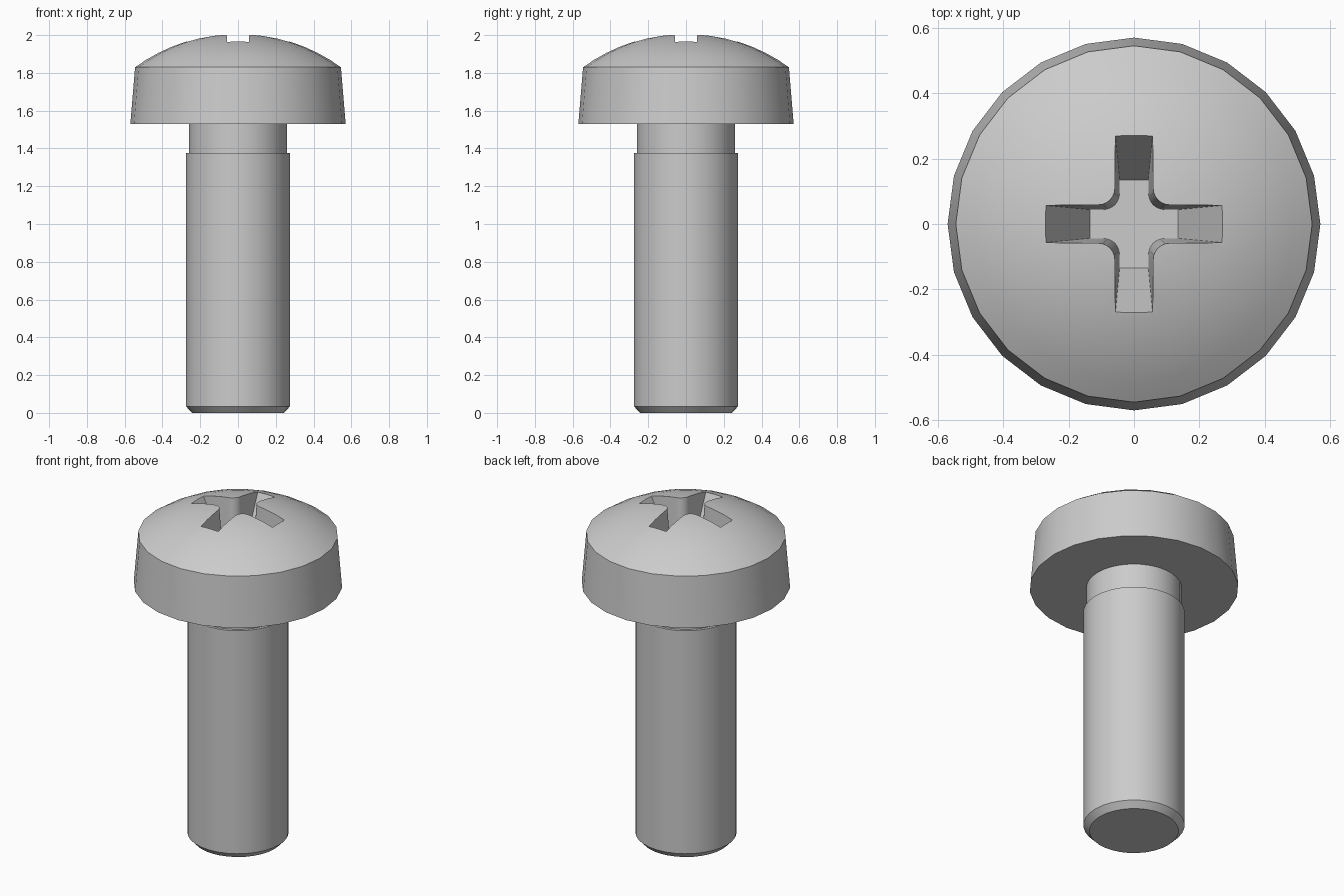
import bpy, bmesh, math
from mathutils import Vector

if "Cube" in bpy.data.objects:
    bpy.data.objects.remove(bpy.data.objects["Cube"])

steel = bpy.data.materials.new("grey steel")
steel.diffuse_color = (0.6, 0.6, 0.6, 1)
steel.use_nodes = True
steel.node_tree.nodes["Principled BSDF"].inputs["Base Color"].default_value = steel.diffuse_color


def make_object(name, bm):
    bmesh.ops.recalc_face_normals(bm, faces=bm.faces[:])
    mesh = bpy.data.meshes.new(name)
    bm.to_mesh(mesh)
    bm.free()
    mesh.materials.append(steel)
    obj = bpy.data.objects.new(name, mesh)
    bpy.context.collection.objects.link(obj)
    return obj


def loft(name, rings):
    """Skin a list of closed point rings and cap both ends."""
    bm = bmesh.new()
    loops = [[bm.verts.new(p) for p in ring] for ring in rings]
    n = len(loops[0])
    for a, b in zip(loops, loops[1:]):
        for i in range(n):
            j = (i + 1) % n
            bm.faces.new((a[i], a[j], b[j], b[i]))
    bm.faces.new(loops[0])
    bm.faces.new(loops[-1])
    return make_object(name, bm)


def circle(r, z, n):
    return [Vector((r * math.cos(math.tau * i / n), r * math.sin(math.tau * i / n), z))
            for i in range(n)]


def select_only(obj):
    bpy.ops.object.select_all(action='DESELECT')
    obj.select_set(True)
    bpy.context.view_layer.objects.active = obj


def smooth(obj):
    select_only(obj)
    bpy.ops.object.shade_smooth_by_angle(angle=math.radians(30))


# Pan head: tapered side below a shallow spherical dome
TOP, RIM_R, RIM_Z = 2.007, 0.545, 1.83
rise = TOP - RIM_Z
R = (RIM_R ** 2 + rise ** 2) / (2 * rise)
profile = [(0.57, 1.53), (RIM_R, RIM_Z)]
rim_angle = math.asin(RIM_R / R)
for k in range(7, 0, -1):
    a = rim_angle * k / 8
    profile.append((R * math.sin(a), TOP - R + R * math.cos(a)))
head = loft("screw_head", [circle(r, z, 24) for r, z in profile])


# Cross recess: filleted plus shape narrowing towards its floor
def cross_ring(z):
    t = (z - 1.70) / 0.265
    length, w, fillet = 0.135 + 0.135 * t, 0.044 + 0.013 * t, 0.05
    quarter = [(length, -w), (length, w)]
    c = w + fillet
    for k in range(7):
        a = math.radians(270 - 15 * k)
        quarter.append((c + fillet * math.cos(a), c + fillet * math.sin(a)))
    ring = []
    for q in range(4):
        s, co = round(math.sin(q * math.pi / 2)), round(math.cos(q * math.pi / 2))
        ring += [Vector((x * co - y * s, x * s + y * co, z)) for x, y in quarter]
    return ring


cutter = loft("recess_cutter", [cross_ring(1.70), cross_ring(2.06)])
cutter.hide_render = True
cut = head.modifiers.new("recess", 'BOOLEAN')
cut.operation, cut.solver, cut.object = 'DIFFERENCE', 'EXACT', cutter
select_only(head)
bpy.ops.object.modifier_apply(modifier="recess")
bpy.data.objects.remove(cutter)
smooth(head)

# Shank: chamfered tip, main shaft and narrower neck under the head
shank = loft("screw_shank", [circle(r, z, 32) for r, z in (
    (0.243, 0.0), (0.276, 0.035), (0.276, 1.377), (0.26, 1.377), (0.26, 1.535))])
smooth(shank)
